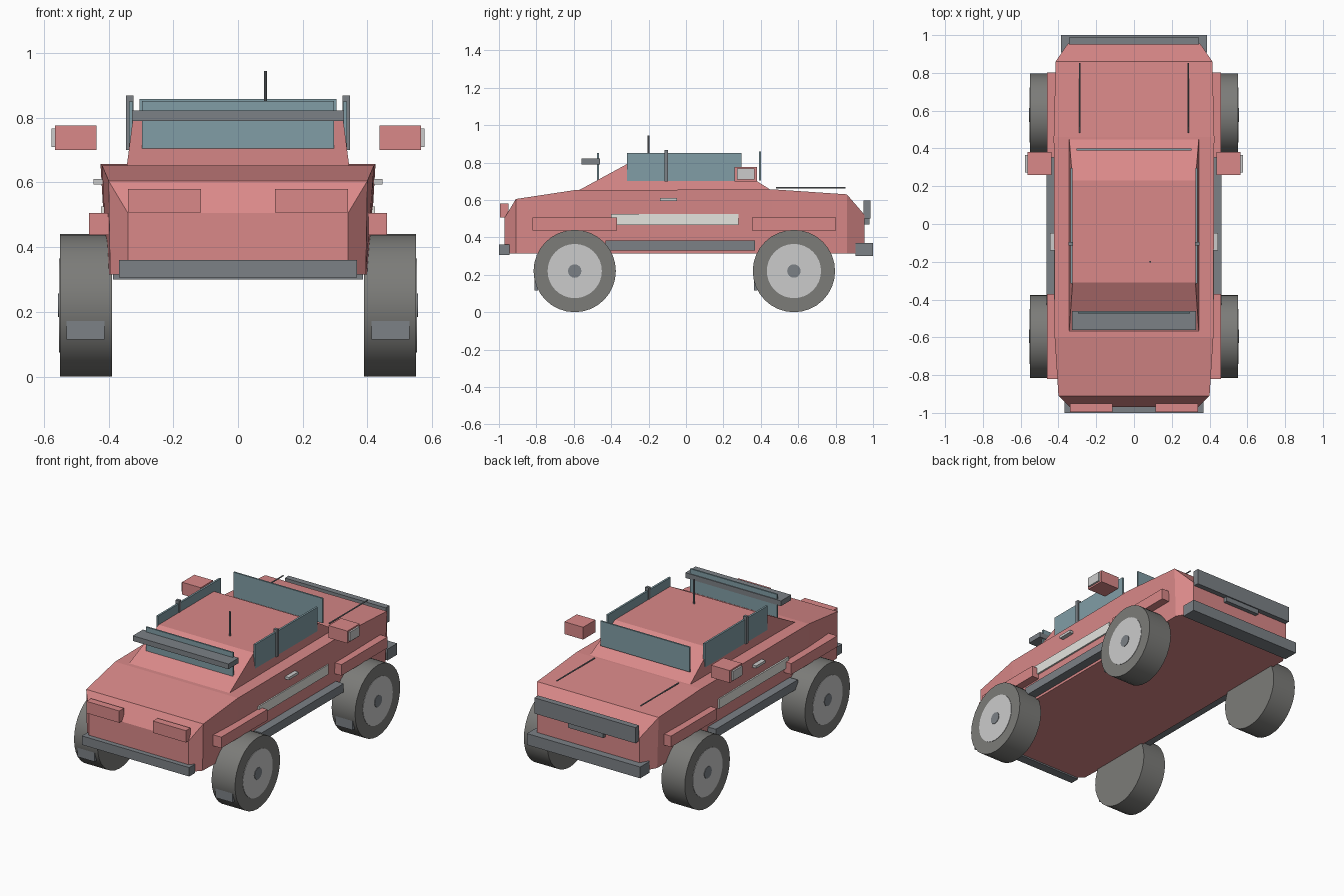
import bpy, bmesh, math

if "Cube" in bpy.data.objects:
    bpy.data.objects.remove(bpy.data.objects["Cube"])


def mat(name, r, g, b):
    m = bpy.data.materials.new(name)
    m.diffuse_color = (r, g, b, 1)
    m.use_nodes = True
    m.node_tree.nodes["Principled BSDF"].inputs["Base Color"].default_value = m.diffuse_color
    return m


RED = mat("red_paint", 0.70, 0.25, 0.25)
DARK = mat("dark_trim", 0.20, 0.22, 0.24)
GLASS = mat("glass", 0.22, 0.34, 0.38)
RUBBER = mat("rubber", 0.20, 0.20, 0.19)
SILVER = mat("silver", 0.65, 0.65, 0.65)
CREAM = mat("cream_stripe", 0.78, 0.78, 0.74)


def finish(bm, name, m):
    bmesh.ops.recalc_face_normals(bm, faces=bm.faces)
    me = bpy.data.meshes.new(name)
    bm.to_mesh(me)
    bm.free()
    me.materials.append(m)
    ob = bpy.data.objects.new(name, me)
    bpy.context.collection.objects.link(ob)
    return ob


def box(name, x, y, z, m, both=False):
    """Box from (min, max) ranges; both=True adds the mirrored twin."""
    for s in ((1, -1) if both else (1,)):
        bm = bmesh.new()
        bmesh.ops.create_cube(bm, size=1)
        for v in bm.verts:
            v.co.x = s * (x[1] if v.co.x > 0 else x[0])
            v.co.y = y[1] if v.co.y > 0 else y[0]
            v.co.z = z[1] if v.co.z > 0 else z[0]
        side = ("_right" if s > 0 else "_left") if both else ""
        finish(bm, name + side, m)


def cyl(name, r, length, loc, axis, m, n=32):
    bpy.ops.mesh.primitive_cylinder_add(
        vertices=n, radius=r, depth=length, location=loc,
        rotation={"x": (0, math.pi / 2, 0), "y": (math.pi / 2, 0, 0), "z": (0, 0, 0)}[axis])
    ob = bpy.context.object
    ob.name = name
    ob.data.materials.append(m)
    if n > 12:
        bpy.ops.object.shade_smooth_by_angle(angle=math.radians(30))


def loft(name, sections, m):
    """Sections along y: (y_bottom, y_top, half_width_bottom, half_width_top, z_bottom, z_top)."""
    bm = bmesh.new()
    rings = []
    for yb, yt, wb, wt, zb, zt in sections:
        rings.append([bm.verts.new(p) for p in
                      ((-wb, yb, zb), (wb, yb, zb), (wt, yt, zt), (-wt, yt, zt))])
    for a, b in zip(rings, rings[1:]):
        for i in range(4):
            j = (i + 1) % 4
            bm.faces.new((a[i], a[j], b[j], b[i]))
    bm.faces.new(rings[0])
    bm.faces.new(rings[-1])
    return finish(bm, name, m)


# Body tub and cabin
loft("body", [
    (-0.97, -0.97, 0.34, 0.34, 0.315, 0.505),
    (-0.91, -0.91, 0.395, 0.40, 0.315, 0.605),
    (-0.60, -0.60, 0.405, 0.42, 0.315, 0.652),
    (0.46, 0.46, 0.405, 0.425, 0.315, 0.657),
    (0.86, 0.86, 0.405, 0.415, 0.315, 0.63),
    (0.955, 0.955, 0.35, 0.35, 0.315, 0.52)], RED)
loft("cabin", [
    (-0.595, -0.31, 0.345, 0.325, 0.64, 0.795),
    (0.475, 0.23, 0.345, 0.325, 0.64, 0.795)], RED)

# Glass panes and pillars
box("windscreen", (-0.297, 0.297), (-0.475, -0.465), (0.705, 0.852), GLASS)
box("rear_window", (-0.305, 0.305), (0.39, 0.40), (0.705, 0.858), GLASS)
box("side_window", (0.325, 0.337), (-0.315, 0.297), (0.70, 0.85), GLASS, True)
box("window_pillar", (0.323, 0.346), (-0.115, -0.095), (0.70, 0.868), DARK, True)
box("light_bar", (-0.327, 0.327), (-0.56, -0.46), (0.79, 0.822), DARK)

# Bumpers, lamps and rear panel
box("front_bumper", (-0.367, 0.367), (-1.0, -0.943), (0.306, 0.361), DARK)
box("rear_bumper", (-0.387, 0.387), (0.907, 1.0), (0.30, 0.37), DARK)
box("headlight", (0.115, 0.34), (-0.995, -0.95), (0.507, 0.58), RED, True)
box("rear_panel", (-0.345, 0.345), (0.95, 0.987), (0.50, 0.597), DARK)
box("rear_plate", (-0.12, 0.12), (0.945, 0.98), (0.47, 0.51), DARK)

# Side trim
box("fender_front", (0.38, 0.46), (-0.82, -0.37), (0.437, 0.505), RED, True)
box("fender_rear", (0.38, 0.46), (0.353, 0.803), (0.437, 0.505), RED, True)
box("side_sill", (0.38, 0.463), (-0.43, 0.37), (0.33, 0.383), DARK, True)
box("side_stripe", (0.40, 0.424), (-0.40, 0.28), (0.465, 0.525), CREAM, True)
box("door_handle", (0.41, 0.446), (-0.14, -0.048), (0.594, 0.61), SILVER, True)
box("mirror_housing", (0.437, 0.565), (0.26, 0.38), (0.70, 0.776), RED, True)
box("mirror_glass", (0.56, 0.576), (0.272, 0.365), (0.71, 0.767), SILVER, True)

# Antenna and deck rods
cyl("antenna", 0.005, 0.155, (0.085, -0.2, 0.867), "z", DARK, 8)
for s in (1, -1):
    cyl("deck_rod", 0.004, 0.37, (s * 0.287, 0.667, 0.665), "y", DARK, 8)

# Wheels and mud flaps
for end, y in (("front", -0.595), ("rear", 0.577)):
    for s in (1, -1):
        cyl(end + "_tyre", 0.22, 0.16, (s * 0.47, y, 0.22), "x", RUBBER)
        cyl(end + "_rim", 0.145, 0.162, (s * 0.4715, y, 0.22), "x", SILVER)
        cyl(end + "_hub", 0.036, 0.165, (s * 0.473, y, 0.22), "x", DARK, 16)
    box(end + "_mud_flap", (0.413, 0.53), (y - 0.214, y - 0.196), (0.115, 0.235), DARK, True)
